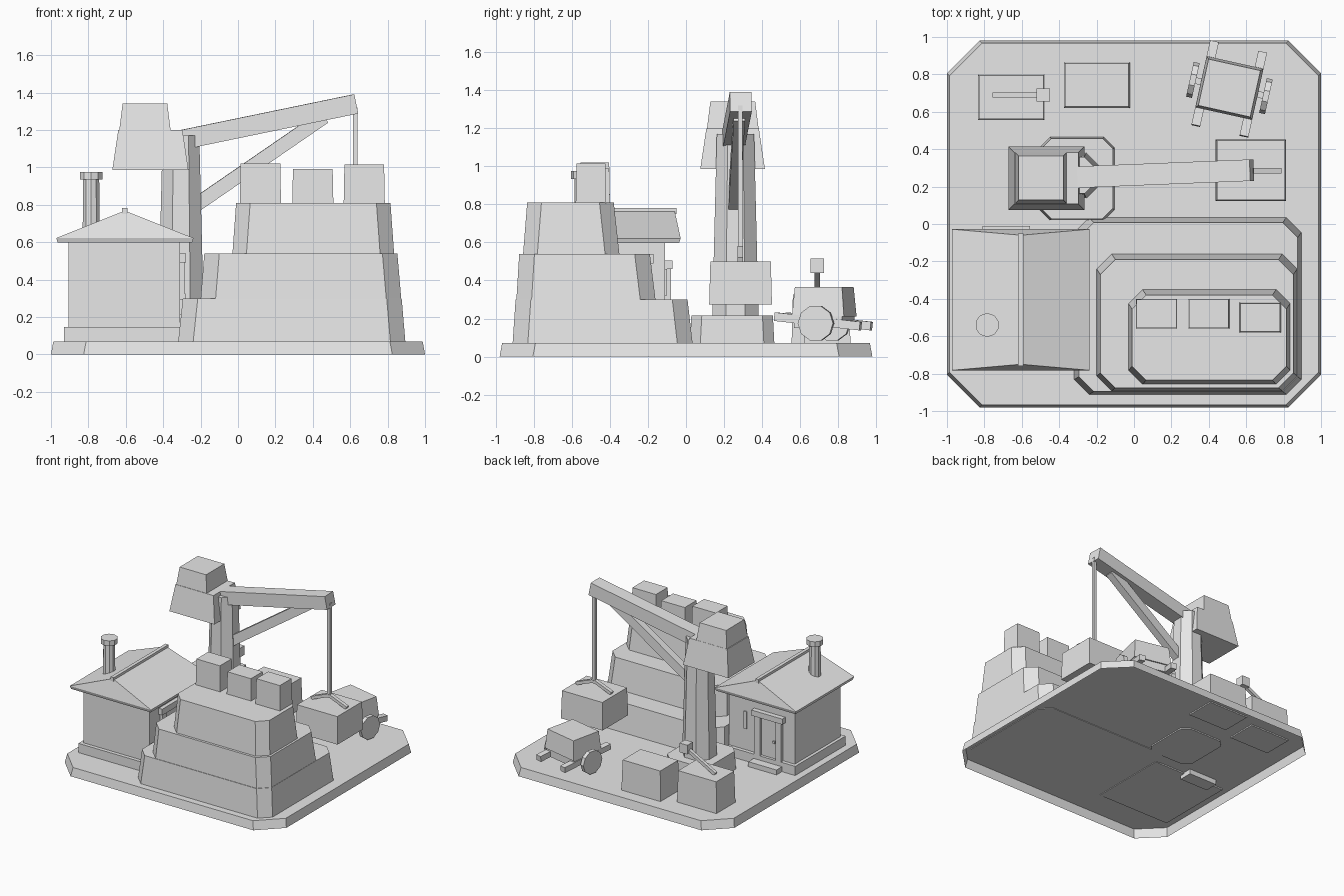
import bpy, bmesh, math
from mathutils import Vector, Matrix

cube = bpy.data.objects.get("Cube")
if cube:
    bpy.data.objects.remove(cube, do_unlink=True)

stone = bpy.data.materials.new("plain_grey")
stone.use_nodes = True
stone.diffuse_color = (0.8, 0.8, 0.8, 1)
stone.node_tree.nodes["Principled BSDF"].inputs["Base Color"].default_value = (0.8, 0.8, 0.8, 1)


def finish(name, bm, matrix=None):
    bmesh.ops.recalc_face_normals(bm, faces=bm.faces)
    if matrix:
        bm.transform(matrix)
    mesh = bpy.data.meshes.new(name)
    bm.to_mesh(mesh)
    bm.free()
    mesh.materials.append(stone)
    obj = bpy.data.objects.new(name, mesh)
    bpy.context.scene.collection.objects.link(obj)
    return obj


def outline(x0, x1, y0, y1, c):
    if not c:
        return [(x0, y0), (x1, y0), (x1, y1), (x0, y1)]
    return [(x0 + c, y0), (x1 - c, y0), (x1, y0 + c), (x1, y1 - c),
            (x1 - c, y1), (x0 + c, y1), (x0, y1 - c), (x0, y0 + c)]


def block(name, low, z0, z1, top=None, chamfer=0, bottom=True, matrix=None):
    """Tapered block; low and top are (x0, x1, y0, y1)."""
    bm = bmesh.new()
    a = [bm.verts.new((x, y, z0)) for x, y in outline(*low, chamfer)]
    b = [bm.verts.new((x, y, z1)) for x, y in outline(*(top or low), chamfer)]
    n = len(a)
    for i in range(n):
        j = (i + 1) % n
        bm.faces.new((a[i], a[j], b[j], b[i]))
    bm.faces.new(b)
    if bottom:
        bm.faces.new(a[::-1])
    obj = finish(name, bm, matrix)
    return obj


def shrink(rect, d):
    return (rect[0] + d, rect[1] - d, rect[2] + d, rect[3] - d)


def beam(name, p, q, width, height):
    """Square beam from p to q, its height kept in the vertical plane."""
    p, q = Vector(p), Vector(q)
    d = (q - p).normalized()
    side = Vector((0, 0, 1)).cross(d)
    side = side.normalized() if side.length > 0.001 else Vector((0, 1, 0))
    m = Matrix((d, side, d.cross(side))).transposed().to_4x4()
    bm = bmesh.new()
    bmesh.ops.create_cube(bm, size=1)
    bm.transform(Matrix.Diagonal(((q - p).length, width, height, 1)))
    return finish(name, bm, Matrix.Translation((p + q) / 2) @ m)


def drum(name, centre, r0, r1, depth, sides, rotation=None):
    bm = bmesh.new()
    bmesh.ops.create_cone(bm, cap_ends=True, segments=sides, radius1=r0, radius2=r1, depth=depth)
    return finish(name, bm, Matrix.Translation(centre) @ (rotation or Matrix()))


# Ground slab, hollow underneath
slab = (-1, 1, -0.98, 0.98)
block("ground_slab", slab, 0, 0.07, shrink(slab, 0.013), 0.175, bottom=False)

# Stepped stone platform
block("platform_lower", (-0.32, 0.895, -0.912, 0.035), 0.065, 0.30, (-0.295, 0.875, -0.896, 0.008), 0.08)
block("platform_middle", (-0.20, 0.873, -0.892, -0.16), 0.295, 0.54, (-0.18, 0.852, -0.877, -0.19), 0.08)
block("platform_upper", (-0.03, 0.835, -0.857, -0.35), 0.535, 0.81, (-0.01, 0.815, -0.835, -0.38), 0.075)
for i, (x, y, top) in enumerate([(0.12, -0.48, 1.02), (0.40, -0.48, 0.99), (0.675, -0.5, 1.015)]):
    rect = (x - 0.11, x + 0.11, y - 0.08, y + 0.08)
    block(f"platform_stone_{i + 1}", rect, 0.805, top, shrink(rect, 0.004))

# House walls and plinth
block("house_plinth", (-0.93, -0.28, -0.73, -0.08), 0.06, 0.145)
block("house_walls", (-0.905, -0.31, -0.70, -0.11), 0.14, 0.61)

# Roof with slightly hipped ends
eaves = (-0.972, -0.238, -0.782, -0.028)
mid = (eaves[0] + eaves[1]) / 2
block("roof_eaves", shrink(eaves, 0.008), 0.597, 0.622, eaves)
bm = bmesh.new()
corners = [bm.verts.new((x, y, 0.622)) for x, y in outline(*eaves, 0)]
ridge = [bm.verts.new((mid, y, 0.768)) for y in (-0.75, -0.06)]
a, b, c, d = corners
for face in ((a, b, ridge[0]), (b, c, ridge[1], ridge[0]), (c, d, ridge[1]),
             (d, a, ridge[0], ridge[1]), (d, c, b, a)):
    bm.faces.new(face)
finish("roof", bm)
block("roof_ridge", (mid - 0.014, mid + 0.014, -0.76, -0.05), 0.75, 0.782)

# Chimney
drum("chimney", (-0.785, -0.54, 0.80), 0.048, 0.045, 0.32, 10)
drum("chimney_cap", (-0.785, -0.54, 0.955), 0.064, 0.064, 0.042, 10)

# Rear doorway, step and slit window
block("door_step", (-0.81, -0.555, -0.12, -0.01), 0.03, 0.11)
block("door", (-0.75, -0.61, -0.12, -0.102), 0.11, 0.46)
for x in (-0.775, -0.585):
    block("door_post", (x - 0.025, x + 0.025, -0.12, -0.08), 0.10, 0.47)
block("door_lintel", (-0.82, -0.54, -0.12, -0.07), 0.46, 0.505)
block("door_handle", (-0.735, -0.72, -0.105, -0.09), 0.27, 0.29)
block("rear_slit_window", (-0.475, -0.45, -0.115, -0.10), 0.32, 0.46)

# Side window
block("side_window_lintel", (-0.315, -0.278, -0.58, -0.17), 0.49, 0.54)
for y in (-0.54, -0.21):
    block("side_window_post", (-0.315, -0.285, y - 0.025, y + 0.025), 0.31, 0.495)
block("side_window_sill", (-0.315, -0.28, -0.57, -0.18), 0.29, 0.325)

# Crane mast and footing
foot = (-0.505, -0.105, 0.02, 0.465)
block("mast_footing", foot, 0.06, 0.215, shrink(foot, 0.008), 0.055)
turn = Matrix.Rotation(math.pi / 8, 4, 'Z')
drum("mast", (-0.305, 0.26, 0.69), 0.132, 0.106, 0.96, 8, turn)

# Counterweight
weight = (-0.672, -0.265, 0.075, 0.415)
block("counterweight_lower", weight, 0.985, 1.2, shrink(weight, 0.032))
cap = (-0.635, -0.36, 0.11, 0.382)
block("counterweight_upper", cap, 1.195, 1.34, shrink(cap, 0.018))

# Boom, brace and rope
beam("boom", (-0.31, 0.25, 1.145), (0.63, 0.288, 1.339), 0.115, 0.105)
beam("boom_brace", (-0.26, 0.25, 0.775), (0.46, 0.28, 1.27), 0.06, 0.075)
beam("rope", (0.627, 0.285, 0.55), (0.627, 0.285, 1.32), 0.025, 0.025)
for x in (0.47, 0.785):
    beam("sling", (0.627, 0.285, 0.57), (x, 0.285, 0.508), 0.03, 0.025)
load = (0.437, 0.813, 0.122, 0.452)
block("hanging_stone", load, 0.275, 0.5, shrink(load, 0.006))

# Loose stones and mallet on the ground
for name, rect, top in (("rear_stone_right", (-0.835, -0.478, 0.555, 0.80), 0.325),
                        ("rear_stone_middle", (-0.375, -0.022, 0.62, 0.865), 0.315)):
    block(name, rect, 0.06, top, shrink(rect, 0.007))
beam("mallet_handle", (-0.75, 0.69, 0.33), (-0.48, 0.69, 0.475), 0.027, 0.027)
block("mallet_head", (-0.52, -0.45, 0.655, 0.725), 0.44, 0.515)

# Hand cart, turned slightly
cart = Matrix.Translation((0.51, 0.727, 0)) @ Matrix.Rotation(math.radians(-12.5), 4, 'Z')
block("cart_bed", (-0.15, 0.15, -0.13, 0.13), 0.15, 0.215, matrix=cart)
stack = (-0.155, 0.155, -0.14, 0.14)
block("cart_stone", stack, 0.21, 0.365, shrink(stack, 0.013), matrix=cart)
beam("cart_axle", cart @ Vector((-0.2, 0, 0.175)), cart @ Vector((0.2, 0, 0.175)), 0.035, 0.035)
for s in (-1, 1):
    beam("cart_rail", cart @ Vector((s * 0.132, -0.235, 0.21)),
         cart @ Vector((s * 0.132, 0.225, 0.16)), 0.048, 0.045)
    drum("cart_wheel", cart @ Vector((s * 0.2, 0, 0.175)), 0.095, 0.095, 0.032, 10,
         cart.to_3x3().to_4x4() @ Matrix.Rotation(math.pi / 2, 4, 'Y'))
